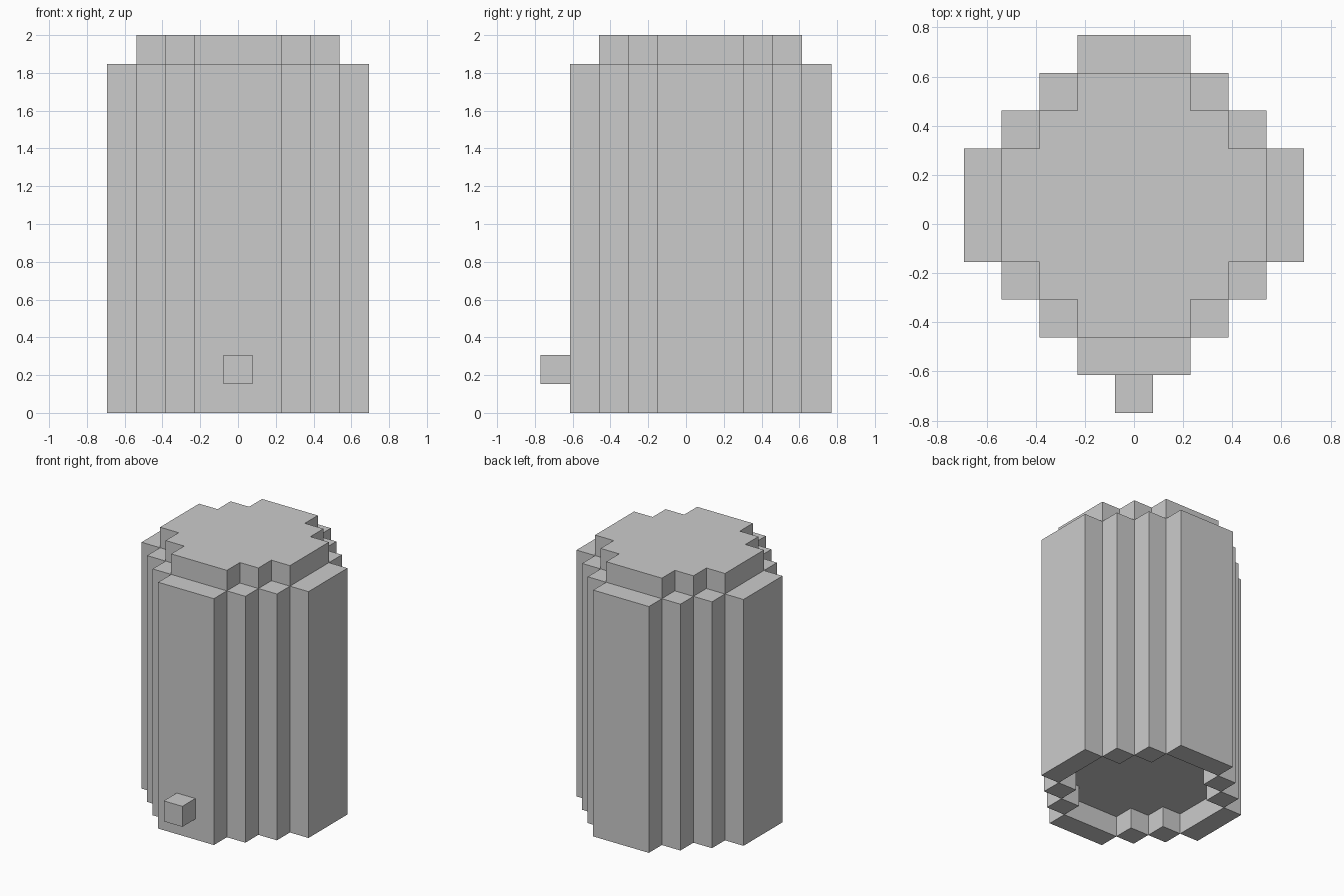
import bpy, bmesh, math
from mathutils import Vector

if "Cube" in bpy.data.objects:
    bpy.data.objects.remove(bpy.data.objects["Cube"])

U = 2 / 13                      # block size
ORIGIN = Vector((0, 0.5, 0.5))  # centre of block (0, 0, 0), in blocks


def disc(r):
    """Stepped round cross-section of blocks."""
    return {(i, j) for i in range(-r, r + 1) for j in range(-r, r + 1)
            if abs(i) + abs(j) <= r + 1}


def stack(section, z0, z1):
    return {(i, j, k) for i, j in section for k in range(z0, z1)}


def build(name, cells, solid):
    """Mesh the outer skin of the cells, leaving out faces buried in solid."""
    bm = bmesh.new()
    for c in sorted(cells):
        for axis in range(3):
            for s in (-1, 1):
                n, a, b = Vector(), Vector(), Vector()
                n[axis], a[(axis + 1) % 3], b[(axis + 2) % 3] = s, s, 1
                if tuple(int(v) for v in Vector(c) + n) in solid:
                    continue
                mid = Vector(c) + ORIGIN + n / 2
                bm.faces.new([bm.verts.new((mid + (a * p + b * q) / 2) * U)
                              for p, q in ((-1, -1), (1, -1), (1, 1), (-1, 1))])
    bmesh.ops.remove_doubles(bm, verts=bm.verts, dist=1e-4)
    # merge coplanar block faces into clean panels
    bmesh.ops.dissolve_limit(bm, angle_limit=math.radians(1),
                             verts=bm.verts, edges=bm.edges)
    mesh = bpy.data.meshes.new(name)
    bm.to_mesh(mesh)
    bm.free()
    bpy.context.collection.objects.link(bpy.data.objects.new(name, mesh))


# Parts: ring of staves, core with raised lid and recessed base, small front tap
staves = stack(disc(4) - disc(3), 0, 12)
core = stack(disc(3), 1, 13)
tap = {(0, -5, 1)}
solid = staves | core | tap

build("barrel_staves", staves, solid)
build("barrel_lid_and_base", core, solid)
build("tap", tap, solid)
